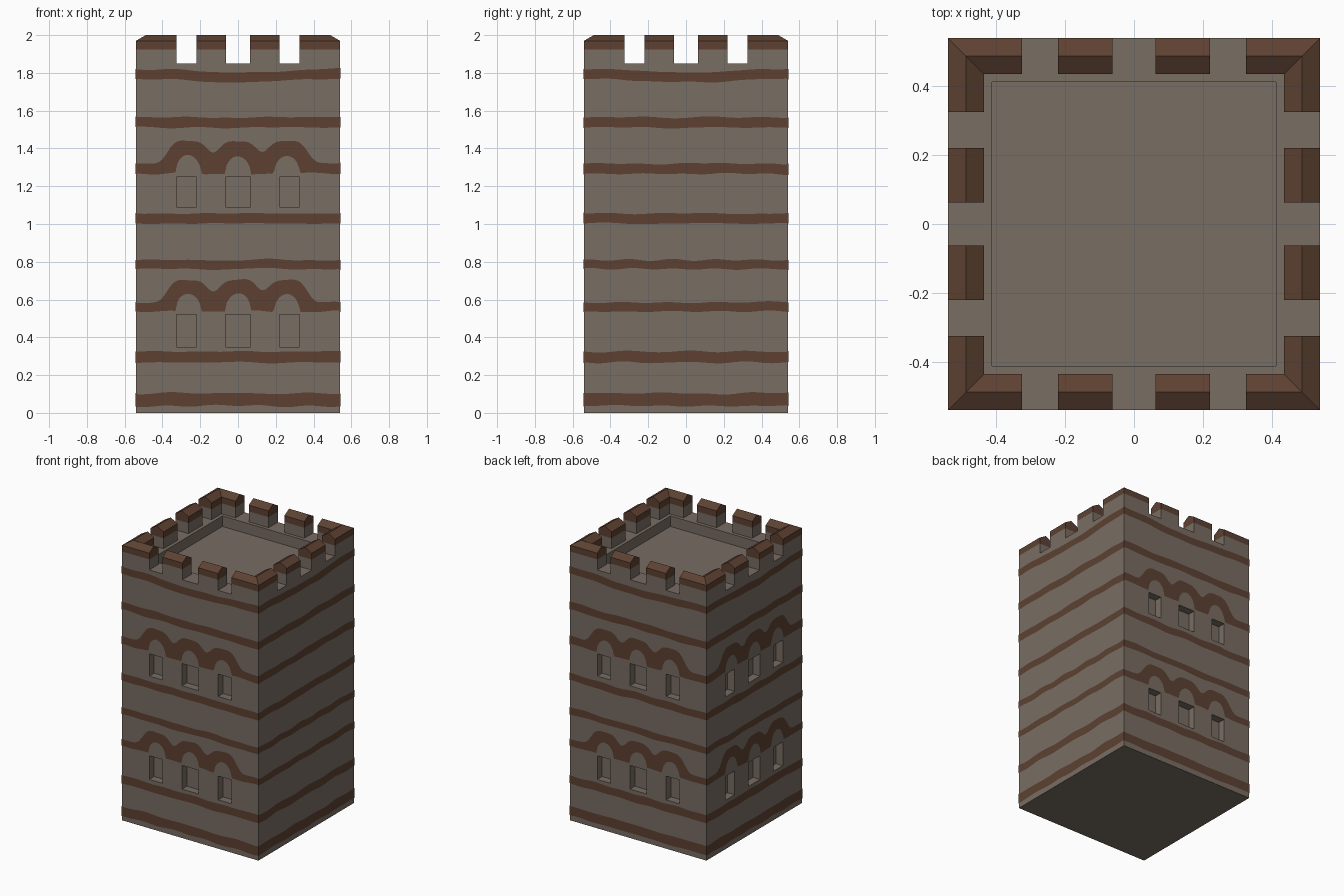
import bpy, bmesh, math, random
from mathutils import Matrix, Vector

random.seed(4)
cube = bpy.data.objects.get("Cube")
if cube:
    bpy.data.objects.remove(cube, do_unlink=True)

HALF = 0.54          # half width of the tower
LEDGE = 1.85         # top of the wall between merlons
FLOOR = 1.775        # sunken roof floor
WINDOW_SIDES = (0, 2, 3)   # front, back, right


def material(name, rgb):
    m = bpy.data.materials.new(name)
    m.use_nodes = True
    m.diffuse_color = (*rgb, 1)
    bsdf = m.node_tree.nodes["Principled BSDF"]
    bsdf.inputs["Base Color"].default_value = (*rgb, 1)
    bsdf.inputs["Roughness"].default_value = 0.9
    return m


STONE = material("grey_stone", (0.188, 0.153, 0.125))
BROWN = material("brown_brick", (0.109, 0.053, 0.031))


def turn(k):
    return Matrix.Rotation(k * math.pi / 2, 4, 'Z')


def make_object(name, bm, mats):
    mesh = bpy.data.meshes.new(name)
    bm.to_mesh(mesh)
    bm.free()
    for m in mats:
        mesh.materials.append(m)
    ob = bpy.data.objects.new(name, mesh)
    bpy.context.collection.objects.link(ob)
    return ob


def add_box(bm, lo, hi, k=0):
    lo, hi = Vector(lo), Vector(hi)
    mat = turn(k) @ Matrix.Translation((lo + hi) / 2) @ Matrix.Diagonal((*(hi - lo), 1))
    bmesh.ops.create_cube(bm, size=1, matrix=mat)


# Tower body with a sunken roof and window recesses
bm = bmesh.new()
add_box(bm, (-HALF, -HALF, 0), (HALF, HALF, LEDGE))
body = make_object("tower_body", bm, [STONE])

bm = bmesh.new()
add_box(bm, (-0.412, -0.412, FLOOR), (0.412, 0.412, 2.1))
for k in WINDOW_SIDES:
    for z0, z1 in ((0.35, 0.52), (1.09, 1.25)):
        for x, w in ((-0.273, 0.052), (0, 0.066), (0.273, 0.052)):
            add_box(bm, (x - w, -0.6, z0), (x + w, -HALF + 0.055, z1), k)
cutter = make_object("recess_cutter", bm, [STONE])
cutter.hide_render = True

mod = body.modifiers.new("recesses", 'BOOLEAN')
mod.operation = 'DIFFERENCE'
mod.solver = 'EXACT'
mod.object = cutter
bpy.context.view_layer.objects.active = body
bpy.ops.object.modifier_apply(modifier=mod.name)
bpy.data.objects.remove(cutter, do_unlink=True)

# Merlons: a gabled section (distance from centre, height) swept along the wall
SECTION = [(HALF, LEDGE), (HALF, 1.925), (HALF, 1.97), (0.488, 2.0),
           (0.436, 1.97), (0.436, 1.925), (0.436, LEDGE)]


def merlon(name, path, k):
    bm = bmesh.new()
    rings = [[bm.verts.new(turn(k) @ Vector((*p(o), z))) for o, z in SECTION] for p in path]
    for a, b in zip(rings, rings[1:]):
        for i in range(len(SECTION) - 1):
            bm.faces.new((a[i], a[i + 1], b[i + 1], b[i]))
    for r in (rings[0], rings[-1]):
        bm.faces.new((r[0], r[1], r[5], r[6]))
        bm.faces.new(r[1:6])
    bmesh.ops.recalc_face_normals(bm, faces=bm.faces)
    outer = max(bm.faces, key=lambda f: f.normal.z)
    if outer.normal.z <= 0:
        bmesh.ops.reverse_faces(bm, faces=bm.faces)
    for f in bm.faces:
        f.material_index = int(f.calc_center_median().z > 1.925)
    make_object(name, bm, [STONE, BROWN])


SIDES = ("front", "left", "back", "right")
for k, side in enumerate(SIDES):
    merlon(side + "_corner_merlon",
           [lambda o: (-o, -0.325), lambda o: (-o, -o), lambda o: (-0.325, -o)], k)
    for n, (a, b) in enumerate(((-0.22, -0.063), (0.063, 0.22))):
        merlon(f"{side}_merlon_{n + 1}",
               [lambda o, a=a: (a, -o), lambda o, b=b: (b, -o)], k)


# Brick bands: thin wavy plates, lifted into arches above the windows
BANDS = [(0.037, 0.104), (0.267, 0.325), (0.537, 0.585), (0.762, 0.81),
         (1.003, 1.056), (1.266, 1.32), (1.511, 1.565), (1.77, 1.822)]
ARCHES = (-0.262, 0, 0.258)
STEPS = 108


def wave():
    terms = [(random.uniform(0.001, 0.003), random.uniform(5, 30), random.uniform(0, 6))
             for _ in range(4)]
    return lambda x: sum(a * math.sin(f * x + p) for a, f, p in terms)


def band(name, z0, z1, k, arched, sag):
    bm = bmesh.new()
    mid, low_wave, high_wave = wave(), wave(), wave()
    reach = HALF + 0.002
    previous = None
    for i in range(STEPS + 1):
        x = reach * (2 * i / STEPS - 1)
        drop = mid(x) * 0.6 - sag * math.cos(math.pi * x / (2 * reach)) ** 2
        low = z0 + drop + low_wave(x) * 0.5
        high = z1 + drop + high_wave(x) * 0.5
        if arched:
            for c in ARCHES:
                d = abs(x - c)
                high += 0.12 * math.exp(-(d / 0.12) ** 4)
                low += 0.095 * math.sqrt(max(0, 1 - (d / 0.068) ** 2))
        pair = [bm.verts.new(turn(k) @ Vector((x, -reach, z))) for z in (low, high)]
        if previous:
            bm.faces.new((previous[0], pair[0], pair[1], previous[1]))
        previous = pair
    make_object(name, bm, [BROWN])


for k, side in enumerate(SIDES):
    for n, (z0, z1) in enumerate(BANDS):
        band(f"{side}_brick_band_{n + 1}", z0, z1, k,
             arched=k in WINDOW_SIDES and n in (2, 5),
             sag=0.02 if n == len(BANDS) - 1 else 0)
